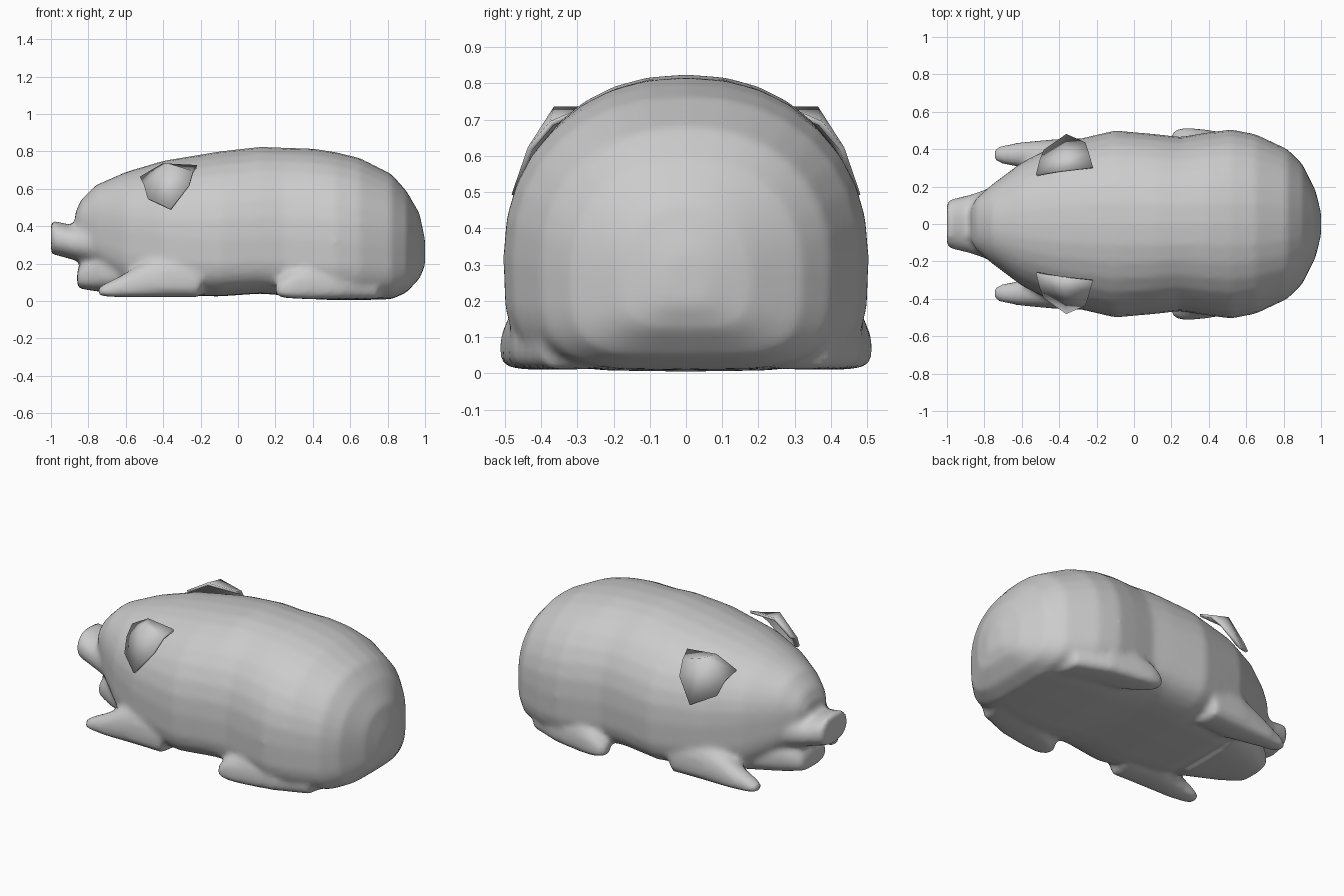
import bpy
import bmesh
from math import cos, sin, tau

cube = bpy.data.objects.get("Cube")
if cube:
    bpy.data.objects.remove(cube, do_unlink=True)

# Single plain clay colour
clay = bpy.data.materials.new("grey clay")
clay.use_nodes = True
grey = (.6, .6, .6, 1)
clay.diffuse_color = grey
clay.node_tree.nodes["Principled BSDF"].inputs["Base Color"].default_value = grey


def make_object(name, bm):
    bmesh.ops.recalc_face_normals(bm, faces=bm.faces)
    mesh = bpy.data.meshes.new(name)
    bm.to_mesh(mesh)
    bm.free()
    mesh.materials.append(clay)
    mesh.shade_smooth()
    obj = bpy.data.objects.new(name, mesh)
    bpy.context.scene.collection.objects.link(obj)
    return obj


def power(value, exponent):
    size = abs(value) ** (2 / exponent)
    return size if value >= 0 else -size


def loft(name, stations, upper=2.2, lower=2.2, side=1, sides=32):
    """Rings along x; station = x, y centre, half width, z low, z widest, z high."""
    bm = bmesh.new()
    rings = []
    for x, y, width, low, mid, high in stations:
        ring = []
        for i in range(sides):
            c, s = cos(tau * i / sides), sin(tau * i / sides)
            exponent, height = (upper, high - mid) if s >= 0 else (lower, mid - low)
            point = (x, side * (y + width * power(c, exponent)),
                     mid + height * power(s, exponent))
            ring.append(bm.verts.new(point))
        rings.append(ring)
    for a, b in zip(rings, rings[1:]):
        for i in range(sides):
            j = (i + 1) % sides
            bm.faces.new((a[i], a[j], b[j], b[i]))
    bm.faces.new(rings[0])
    bm.faces.new(rings[-1])
    return make_object(name, bm)


# Body and forehead
body = loft("body", [
    (-.87, 0, .09, .41, .44, .47),
    (-.84, 0, .14, .33, .43, .54),
    (-.76, 0, .21, .20, .41, .62),
    (-.6, 0, .33, .08, .38, .69),
    (-.4, 0, .43, .03, .35, .75),
    (-.1, 0, .5, .025, .33, .80),
    (.12, 0, .48, .04, .34, .825),
    (.25, 0, .465, .03, .34, .82),
    (.4, 0, .49, .01, .33, .815),
    (.52, 0, .505, .005, .32, .797),
    (.65, 0, .48, .005, .31, .765),
    (.82, 0, .4, .01, .30, .68),
    (.9, 0, .32, .045, .29, .59),
    (.97, 0, .18, .12, .27, .47),
    (1, 0, .06, .19, .25, .33),
], lower=4)

# Flared snout and lower jaw
snout = loft("snout", [
    (-1, 0, .12, .25, .34, .435),
    (-.97, 0, .135, .245, .33, .425),
    (-.88, 0, .155, .22, .31, .405),
    (-.78, 0, .19, .19, .31, .44),
    (-.6, 0, .26, .15, .31, .45),
])
jaw = loft("jaw", [
    (-.86, 0, .11, .075, .12, .16),
    (-.84, 0, .13, .065, .13, .21),
    (-.74, 0, .2, .05, .16, .28),
    (-.5, 0, .32, .03, .18, .32),
], lower=3)

# Folded legs on both sides
parts = [body, snout, jaw]
for label, side in (("left", -1), ("right", 1)):
    parts.append(loft(label + "_front_leg", [
        (-.75, .37, .025, .035, .05, .07),
        (-.72, .37, .045, .025, .05, .09),
        (-.62, .37, .065, .02, .07, .14),
        (-.52, .36, .085, .02, .09, .2),
        (-.4, .35, .105, .02, .11, .26),
        (-.2, .36, .1, .02, .12, .27),
    ], lower=3, side=side, sides=20))
    parts.append(loft(label + "_hind_leg", [
        (.2, .46, .025, .035, .06, .09),
        (.23, .45, .055, .02, .06, .12),
        (.28, .44, .075, .015, .07, .16),
        (.38, .41, .095, .01, .08, .21),
        (.55, .37, .11, .01, .09, .21),
        (.75, .3, .1, .01, .09, .15),
    ], lower=4, side=side, sides=20))

# Fuse the parts into one soft skin
bpy.ops.object.select_all(action="DESELECT")
for part in parts:
    part.select_set(True)
bpy.context.view_layer.objects.active = body
bpy.ops.object.join()
body.name = "pig_body"
fuse = body.modifiers.new("fuse", "REMESH")
fuse.mode = "VOXEL"
fuse.voxel_size = .018
fuse.use_smooth_shade = True
soften = body.modifiers.new("soften", "SMOOTH")
soften.factor = .5
soften.iterations = 5

# Drooping ears: root row, fold row and hem with the pointed tip
ear_rows = [
    [(-.52, .26, .66), (-.4, .28, .73), (-.22, .3, .72)],
    [(-.5, .34, .62), (-.37, .36, .73), (-.24, .37, .69)],
    [(-.48, .39, .545), (-.36, .475, .49), (-.26, .43, .62)],
]
for label, side in (("left", -1), ("right", 1)):
    bm = bmesh.new()
    grid = [[bm.verts.new((x, side * y, z)) for x, y, z in row] for row in ear_rows]
    for top, bottom in zip(grid, grid[1:]):
        for i in range(2):
            bm.faces.new((top[i], top[i + 1], bottom[i + 1], bottom[i]))
    ear = make_object(label + "_ear", bm)
    thick = ear.modifiers.new("thickness", "SOLIDIFY")
    thick.thickness = .015
    thick.offset = 0
